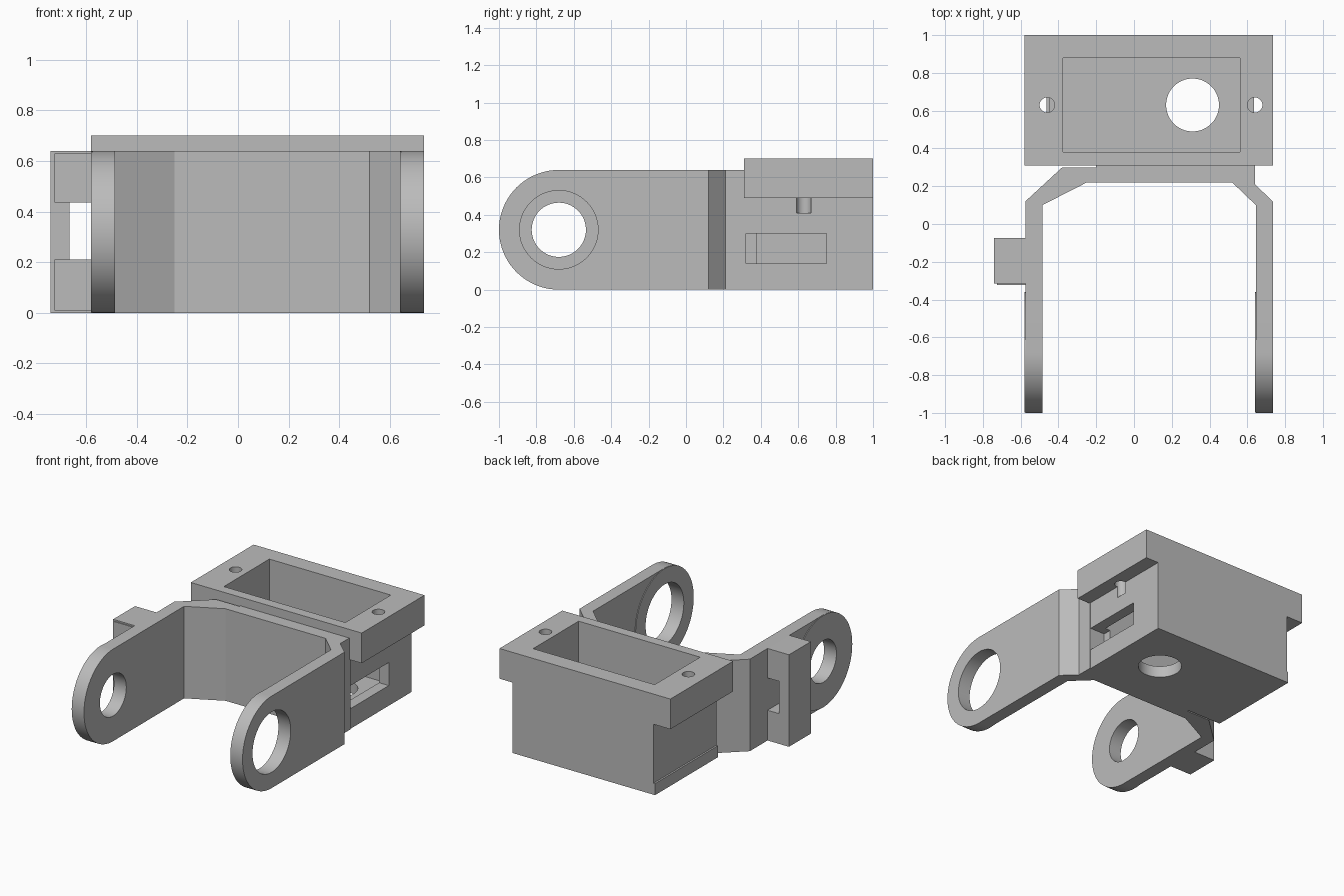
import bpy
import bmesh
from math import cos, sin, pi, radians
from mathutils import Vector

cube = bpy.data.objects.get("Cube")
if cube:
    bpy.data.objects.remove(cube, do_unlink=True)

GREY = (0.5, 0.5, 0.5, 1)
grey = bpy.data.materials.new("plain grey plastic")
grey.use_nodes = True
grey.diffuse_color = GREY
grey.node_tree.nodes["Principled BSDF"].inputs["Base Color"].default_value = GREY


def prism(name, outline, axis, low, high):
    """Extrude a closed outline along x (outline in y, z) or z (outline in x, y)."""
    place = (lambda p: (low, *p)) if axis == "x" else (lambda p: (*p, low))
    step = Vector((high - low, 0, 0) if axis == "x" else (0, 0, high - low))
    bm = bmesh.new()
    face = bm.faces.new([bm.verts.new(place(p)) for p in outline])
    top = bmesh.ops.extrude_face_region(bm, geom=[face])["geom"]
    bmesh.ops.translate(bm, vec=step, verts=[v for v in top if isinstance(v, bmesh.types.BMVert)])
    bmesh.ops.recalc_face_normals(bm, faces=bm.faces)
    mesh = bpy.data.meshes.new(name)
    bm.to_mesh(mesh)
    bm.free()
    obj = bpy.data.objects.new(name, mesh)
    bpy.context.collection.objects.link(obj)
    mesh.materials.append(grey)
    return obj


def arc(a, b, r, start=0, end=2 * pi, n=64):
    count = n if end - start >= 2 * pi else n + 1
    return [(a + r * cos(start + (end - start) * i / n),
             b + r * sin(start + (end - start) * i / n)) for i in range(count)]


def box(name, x, y, z):
    return prism(name, [(x[0], y[0]), (x[1], y[0]), (x[1], y[1]), (x[0], y[1])], "z", *z)


def boolean(obj, tools, operation="DIFFERENCE"):
    bpy.context.view_layer.objects.active = obj
    for tool in tools:
        tool.hide_render = True
        mod = obj.modifiers.new("shape", "BOOLEAN")
        mod.operation, mod.solver, mod.object = operation, "EXACT", tool
        bpy.ops.object.modifier_apply(modifier=mod.name)
        bpy.data.objects.remove(tool, do_unlink=True)


PIVOT_Y, PIVOT_Z, END_R, HEIGHT = -0.68, 0.32, 0.32, 0.64
parts = []

# Two round-ended arms with pivot holes and thin raised pads
for side, low, bore in (("right", -0.575, 0.145), ("left", 0.645, 0.21)):
    outline = [(0.10, 0), (0.10, HEIGHT)] + arc(PIVOT_Y, PIVOT_Z, END_R, pi / 2, 1.5 * pi, 40)
    arm = prism(side + "_arm", outline, "x", low, low + 0.09)
    pad = prism(side + "_arm_pad", arc(PIVOT_Y, PIVOT_Z, END_R - 0.001), "x", low - 0.005, low)
    for part in (arm, pad):
        hole = prism("pivot_hole", arc(PIVOT_Y, PIVOT_Z, bore), "x", low - 0.05, low + 0.15)
        boolean(part, [hole])
        parts.append(part)

# Angled web joining the arms to the housing
web = [(-0.575, 0.10), (-0.485, 0.10), (-0.25, 0.22), (0.52, 0.22), (0.645, 0.10), (0.735, 0.10),
       (0.735, 0.12), (0.64, 0.21), (0.64, 0.32), (-0.2, 0.32), (-0.2, 0.30),
       (-0.38, 0.30), (-0.575, 0.12)]
parts.append(prism("angled_web", web, "z", 0, HEIGHT))

# Housing body with its flange and bottom ledge
housing = box("housing", (-0.45, 0.635), (0.31, 1), (0, 0.6))
boolean(housing, [box("flange", (-0.58, 0.735), (0.31, 1), (0.49, 0.70)),
                  box("ledge", (-0.462, 0.3), (0.31, 1), (0, 0.08))], "UNION")
cutters = [box("pocket", (-0.375, 0.56), (0.38, 0.88), (0.08, 0.9)),
           box("side_slot", (0.52, 0.8), (0.32, 0.75), (0.14, 0.30)),
           prism("floor_hole", arc(0.31, 0.63, 0.14), "z", -0.1, 0.2)]
cutters += [prism("screw_hole", arc(x, 0.63, 0.04, n=32), "z", 0.41, 0.9) for x in (-0.46, 0.64)]
boolean(housing, cutters)
parts.append(housing)

# Cable loop on the outside of the right arm
loop = box("cable_loop", (-0.74, -0.575), (-0.315, -0.075), (0, HEIGHT))
boolean(loop, [box("loop_gap", (-0.665, -0.5), (-0.5, 0.1), (0.21, 0.435))])
parts.append(loop)
for z in ((0.01, 0.21), (0.435, 0.63)):
    parts.append(box("loop_front_pad", (-0.725, -0.575), (-0.322, -0.315), z))

# Smooth the round surfaces and keep the edges crisp
bpy.ops.object.select_all(action="DESELECT")
for part in parts:
    part.select_set(True)
bpy.context.view_layer.objects.active = parts[0]
bpy.ops.object.shade_smooth_by_angle(angle=radians(25))
